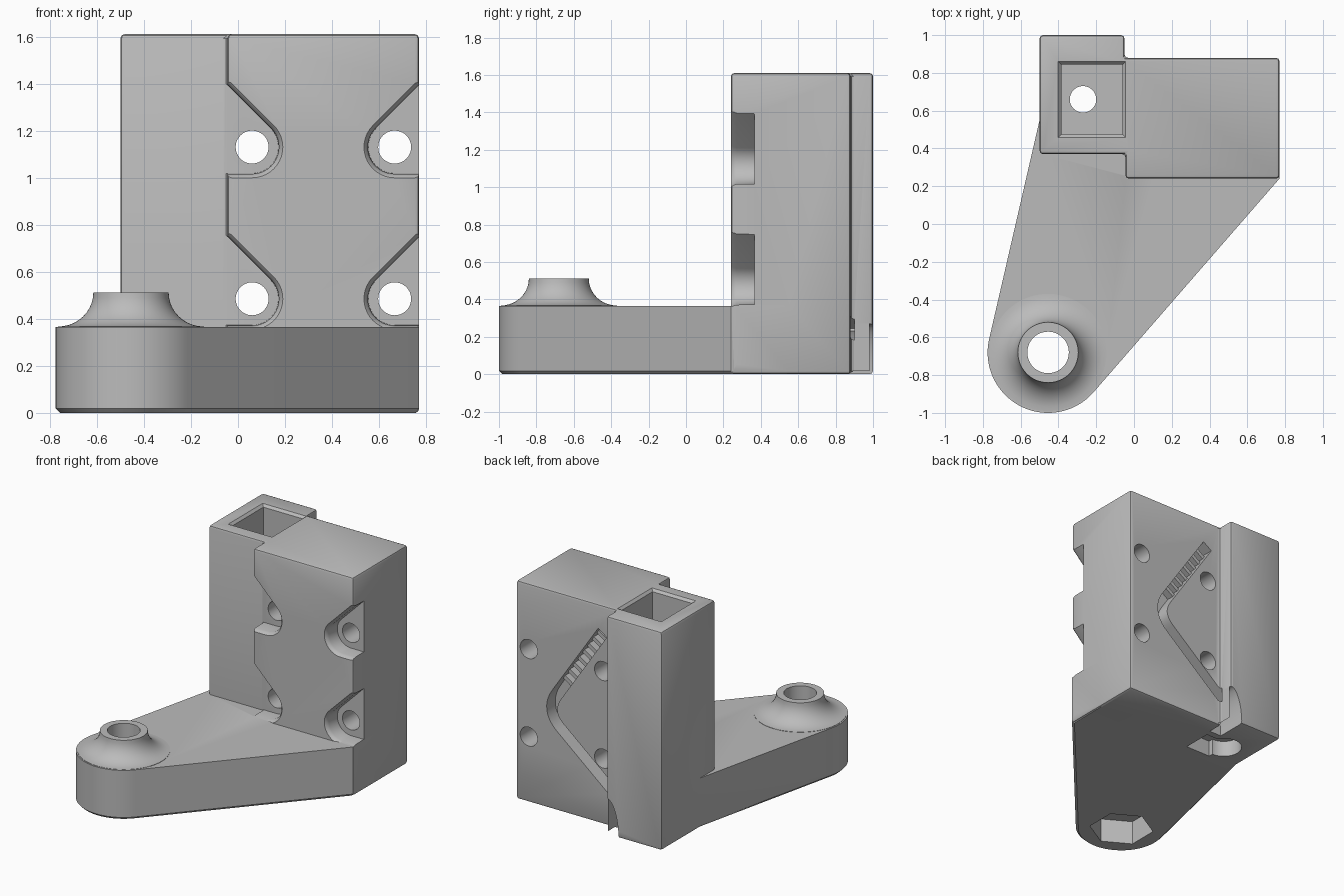
import bpy, bmesh
from math import cos, sin, pi, radians
from mathutils import Vector
from mathutils.geometry import convex_hull_2d

if "Cube" in bpy.data.objects:
    bpy.data.objects.remove(bpy.data.objects["Cube"])

grey = bpy.data.materials.new("grey plastic")
grey.use_nodes = True
grey.diffuse_color = (0.5, 0.5, 0.5, 1)
grey.node_tree.nodes["Principled BSDF"].inputs["Base Color"].default_value = (0.5, 0.5, 0.5, 1)


def loft(name, sections, axis="z", bevel=0):
    """Closed solid through matching outlines: a list of (outline, level)."""
    bm = bmesh.new()
    loops = []
    for outline, level in sections:
        loops.append([bm.verts.new((u, v, level) if axis == "z" else (u, level, v))
                      for u, v in outline])
    for a, b in zip(loops, loops[1:]):
        for i in range(len(a)):
            j = (i + 1) % len(a)
            bm.faces.new((a[i], a[j], b[j], b[i]))
    bm.faces.new(loops[0])
    bm.faces.new(loops[-1])
    bmesh.ops.recalc_face_normals(bm, faces=bm.faces)
    if bevel:
        bmesh.ops.bevel(bm, geom=bm.edges[:], offset=bevel, segments=2,
                        profile=0.5, affect="EDGES")
    mesh = bpy.data.meshes.new(name)
    bm.to_mesh(mesh)
    bm.free()
    obj = bpy.data.objects.new(name, mesh)
    bpy.context.collection.objects.link(obj)
    mesh.materials.append(grey)
    return obj


def prism(name, outline, lo, hi, axis="z", bevel=0):
    return loft(name, [(outline, lo), (outline, hi)], axis, bevel)


def circle(cx, cy, r, n=48, turn=0):
    return [(cx + r * cos(turn + 2 * pi * i / n), cy + r * sin(turn + 2 * pi * i / n))
            for i in range(n)]


def rect(x0, y0, x1, y1):
    return [(x0, y0), (x1, y0), (x1, y1), (x0, y1)]


def combine(body, tool, operation="DIFFERENCE"):
    tool.hide_render = True
    mod = body.modifiers.new(operation.lower(), "BOOLEAN")
    mod.operation = operation
    mod.solver = "EXACT"
    mod.object = tool
    bpy.context.view_layer.objects.active = body
    bpy.ops.object.modifier_apply(modifier=mod.name)
    bpy.data.objects.remove(tool)


BOSS = (-0.455, -0.68)
ROD = (-0.27, 0.66)
FRONT, BACK = 0.24, 0.88
HOLE_Z = (0.485, 1.13)
MID_X = 0.363

# Tower with the offset square column
tower = prism("bracket_body", [(-0.5, 0.37), (-0.045, 0.37), (-0.045, FRONT), (0.77, FRONT),
                               (0.77, BACK), (-0.05, BACK), (-0.05, 1), (-0.5, 1)],
              0, 1.61, bevel=0.018)


# Screw notches in the front face, mirrored left and right
def notch(side, cz, r):
    arc = [(0.06 + r * cos(radians(a)), cz + r * sin(radians(a))) for a in range(-90, 46, 9)]
    tx, tz = arc[-1]
    pts = arc + [(-0.1, tz + tx + 0.1), (-0.1, cz - r)]
    return pts if side < 0 else [(2 * MID_X - x, z) for x, z in pts]


for side in (-1, 1):
    for cz in HOLE_Z:
        combine(tower, loft("notch", [(notch(side, cz, 0.112), 0.365),
                                      (notch(side, cz, 0.114), 0.27),
                                      (notch(side, cz, 0.12), 0.252),
                                      (notch(side, cz, 0.135), 0.235)], "y"))


# Foot plate with chamfered underside
def foot_outline(inset):
    e = 0.77 - inset
    pts = circle(*BOSS, 0.32 - inset, 96) + [(-0.5 + inset, 0.4), (-0.5 + inset, 0.55),
                                             (e, FRONT + inset * 0.4), (e, 0.55)]
    return [pts[i] for i in convex_hull_2d([Vector(p) for p in pts])]


def foot_section(inset):
    # Same outline moved inward along its vertex normals
    pts = [Vector(p) for p in foot_outline(0)]
    result = []
    for i, p in enumerate(pts):
        d = (pts[(i + 1) % len(pts)] - p).normalized() + (p - pts[i - 1]).normalized()
        d.normalize()
        n = Vector((-d.y, d.x))
        centre = Vector((0, 0))
        if n.dot(centre - p) < 0:
            n = -n
        result.append(tuple(p + n * inset))
    return result


foot = loft("foot", [(foot_section(0.018), 0), (foot_section(0), 0.018),
                     (foot_section(0), 0.365)])
combine(tower, foot, "UNION")

# Flared boss at the tip of the foot
flare = [(circle(*BOSS, 0.31, 64), 0.3)]
for i in range(11):
    t = pi / 2 * (1 - i / 10)
    flare.append((circle(*BOSS, 0.31 - 0.15 * cos(t), 64), 0.512 - 0.145 * sin(t)))
combine(tower, loft("boss", flare), "UNION")

# Bolt hole and hexagonal nut trap through the boss
combine(tower, prism("bolt_hole", circle(*BOSS, 0.11), -0.1, 0.7))
combine(tower, prism("nut_trap", circle(*BOSS, 0.225, 6, pi / 6), -0.1, 0.18))

# Square column pocket with chamfered mouth
inner = rect(-0.385, 0.475, -0.06, 0.845)
mouth = rect(-0.403, 0.457, -0.042, 0.863)
combine(tower, loft("pocket", [(inner, 0.3), (inner, 1.592), (mouth, 1.612), (mouth, 1.7)]))
combine(tower, prism("rod_hole", circle(*ROD, 0.07), -0.1, 0.5))

# Recess below the column
combine(tower, prism("round_recess", circle(*ROD, 0.125), -0.1, 0.12))
combine(tower, prism("side_recess", rect(-0.27, 0.5, -0.065, 0.72), -0.1, 0.12))

# Four mounting holes
for x in (0.06, 2 * MID_X - 0.06):
    for z in HOLE_Z:
        combine(tower, prism("mount_hole", circle(x, z, 0.07), 0, 1.2, "y"))

# Cable groove on the back, bent around the holes
top, bend, end = Vector((0.065, 1.41)), Vector((0.53, 0.72)), Vector((-0.085, 0.21))
p, q = bend.lerp(top, 0.2), bend.lerp(end, 0.2)
path = [top, top.lerp(p, 0.5)]
path += [p.lerp(bend, i / 10).lerp(bend.lerp(q, i / 10), i / 10) for i in range(11)]
path += [q.lerp(end, 0.5), end]
left, right = [], []
for i, c in enumerate(path):
    d = (path[min(i + 1, len(path) - 1)] - path[max(i - 1, 0)]).normalized()
    n = Vector((-d.y, d.x)) * 0.043
    left.append(tuple(c + n))
    right.append(tuple(c - n))
combine(tower, prism("cable_groove", left + right[::-1], 0.78, 0.9, "y"))

# Rounded cable exit cut into the column corner
exit_cut = [(-0.15 + 0.1 * (1 - cos(t)), 0.27 * sin(t)) for t in
            [pi / 2 * i / 8 for i in range(9)]]
combine(tower, prism("cable_exit", exit_cut + [(-0.05, -0.1), (-0.15, -0.1)],
                     0.77, 1.1, "y"))

# Grip ribs across the upper part of the groove
along = (p - top).normalized()
across = Vector((-along.y, along.x)) * 0.05
for i in range(8):
    c = top + along * (0.06 + 0.07 * i)
    w = along * 0.014
    corners = [c - across - w, c + across - w, c + across + w, c - across + w]
    combine(tower, prism("grip_rib", [tuple(v) for v in corners], 0.765, 0.835, "y"), "UNION")

# Smooth shading with sharp edges kept
bpy.ops.object.select_all(action="DESELECT")
tower.select_set(True)
bpy.context.view_layer.objects.active = tower
bpy.ops.object.shade_smooth_by_angle(angle=radians(30))
